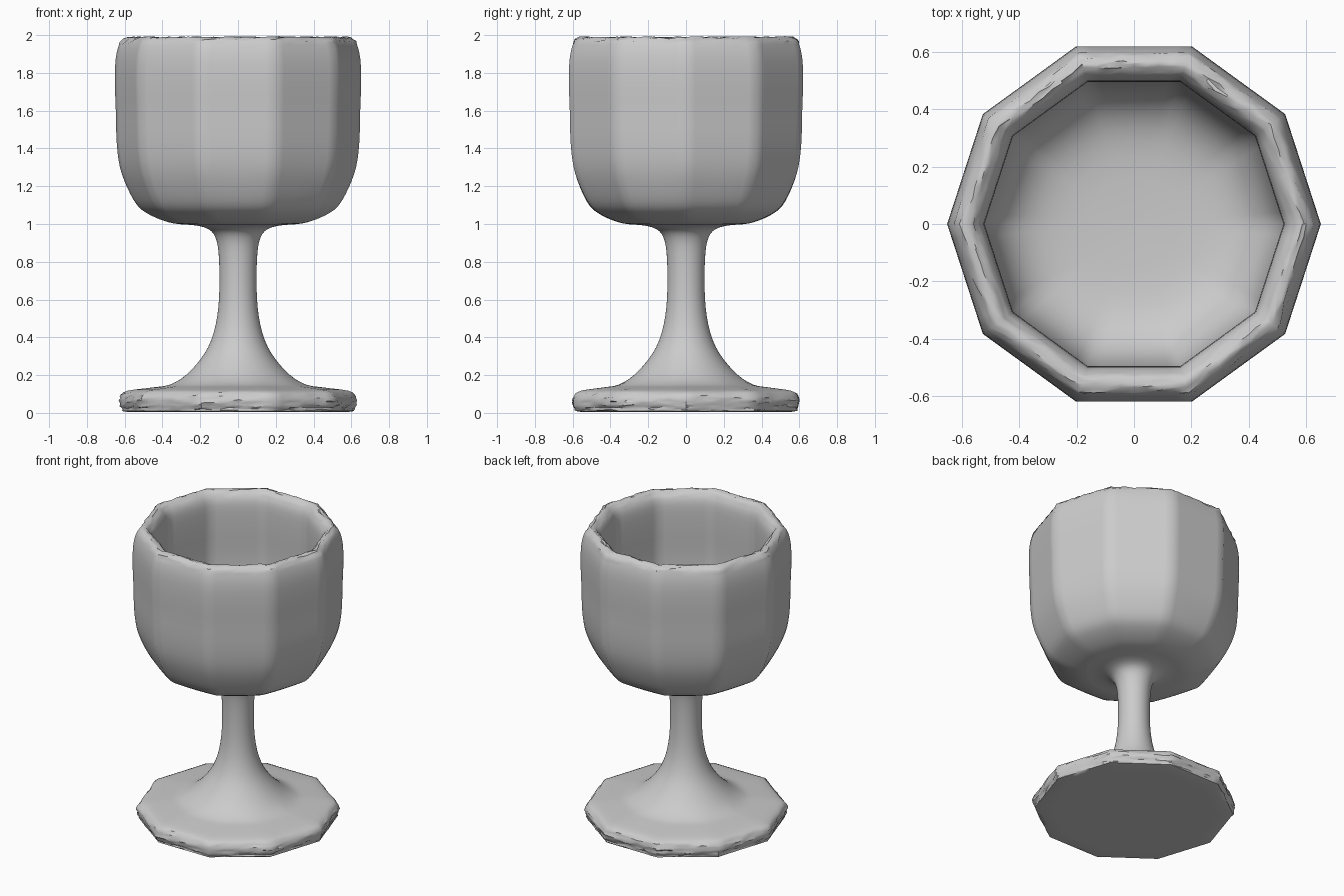
import bpy, bmesh, math, random

if "Cube" in bpy.data.objects:
    bpy.data.objects.remove(bpy.data.objects["Cube"])

random.seed(4)
SEGMENTS = 80
SIDES = 10


def facet(angle):
    """Radius factor that turns a circle into a ten-sided outline."""
    step = 2 * math.pi / SIDES
    return math.cos(step / 2) / math.cos(angle % step - step / 2)


def smooth_profile(points, steps=3):
    """Catmull-Rom smoothing of a profile of tuples."""
    out = []
    for i in range(len(points) - 1):
        quad = [points[max(i - 1, 0)], points[i], points[i + 1],
                points[min(i + 2, len(points) - 1)]]
        for s in range(steps):
            t = s / steps
            out.append(tuple(
                0.5 * (2 * b + (c - a) * t + (2 * a - 5 * b + 4 * c - d) * t * t
                       + (3 * b - a - 3 * c + d) * t ** 3)
                for a, b, c, d in zip(*quad)))
    out.append(points[-1])
    return out


def lathe(name, points, rough_zone):
    """Spin (radius, height, facet amount); roughen vertices in a height zone."""
    bm = bmesh.new()
    rings = []
    for r, z, amount in smooth_profile(points):
        ring = []
        for k in range(SEGMENTS):
            a = 2 * math.pi * k / SEGMENTS
            rr = max(r, 0.001) * (1 + amount * (facet(a) - 1))
            zz = z
            if rough_zone(r, z):
                rr += random.uniform(-0.006, 0.006)
                zz += random.uniform(-0.006, 0.004)
            ring.append(bm.verts.new((rr * math.cos(a), rr * math.sin(a),
                                      min(max(zz, 0), 2))))
        rings.append(ring)
    for low, high in zip(rings, rings[1:]):
        for k in range(SEGMENTS):
            j = (k + 1) % SEGMENTS
            bm.faces.new((low[k], low[j], high[j], high[k]))
    # close the centre of the surface
    for ring in (rings[0], rings[-1]):
        if ring[0].co.xy.length < 0.01:
            bm.faces.new(ring)
    bmesh.ops.recalc_face_normals(bm, faces=bm.faces)
    mesh = bpy.data.meshes.new(name)
    bm.to_mesh(mesh)
    bm.free()
    obj = bpy.data.objects.new(name, mesh)
    bpy.context.collection.objects.link(obj)
    bpy.ops.object.select_all(action='DESELECT')
    obj.select_set(True)
    bpy.context.view_layer.objects.active = obj
    bpy.ops.object.shade_smooth_by_angle(angle=math.radians(40))
    return obj


# Foot disc, flared stem and the collar under the bowl
lathe("foot_and_stem", [
    (0, 0.005, 1), (0.3, 0.005, 1), (0.585, 0.005, 1), (0.615, 0.025, 1),
    (0.628, 0.055, 1), (0.622, 0.09, 1), (0.585, 0.117, 1),
    (0.45, 0.135, 0.6), (0.36, 0.15, 0.3), (0.27, 0.205, 0),
    (0.18, 0.31, 0), (0.13, 0.42, 0), (0.105, 0.55, 0), (0.098, 0.70, 0),
    (0.103, 0.85, 0), (0.12, 0.93, 0), (0.155, 0.972, 0),
    (0.22, 0.992, 0), (0.30, 0.998, 0.2),
], lambda r, z: r > 0.59 and 0.01 < z < 0.1)

# Hollow bowl: outside wall, rough rounded rim, inside wall, floor
lathe("bowl", [
    (0.30, 0.998, 0.2), (0.37, 1.01, 0.5), (0.46, 1.045, 0.7),
    (0.53, 1.095, 0.8), (0.585, 1.19, 0.9), (0.625, 1.30, 1),
    (0.642, 1.43, 1), (0.647, 1.60, 1), (0.652, 1.75, 1),
    (0.648, 1.87, 1), (0.63, 1.95, 1), (0.605, 1.985, 1),
    (0.575, 1.988, 1), (0.545, 1.96, 1), (0.525, 1.90, 1),
    (0.522, 1.75, 1), (0.527, 1.55, 1), (0.515, 1.38, 1),
    (0.47, 1.25, 0.8), (0.38, 1.165, 0.5), (0.24, 1.125, 0.2), (0, 1.115, 0),
], lambda r, z: z > 1.965)
